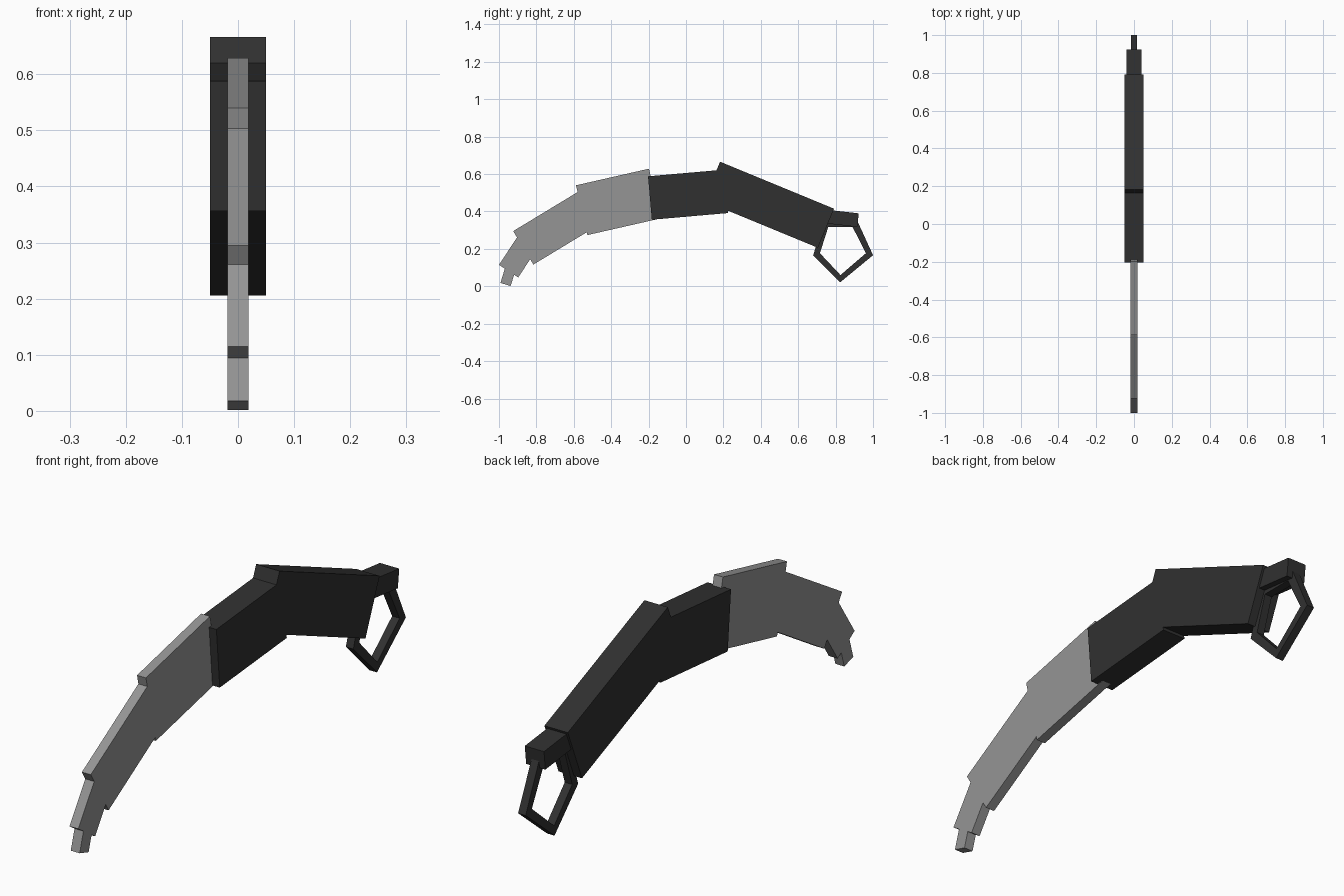
import bpy, bmesh
from math import radians, cos, sin

if "Cube" in bpy.data.objects:
    bpy.data.objects.remove(bpy.data.objects["Cube"])


def material(name, v):
    m = bpy.data.materials.new(name)
    m.diffuse_color = (v, v, v, 1)
    m.use_nodes = True
    m.node_tree.nodes["Principled BSDF"].inputs["Base Color"].default_value = m.diffuse_color
    return m


STEEL = material("steel_grey", 0.3)
DARK = material("dark_grip", 0.03)


def extrude(name, loops, half, mat):
    """Extrude a (y, z) outline along x; a second loop becomes a hole."""
    bm = bmesh.new()
    rings = [[[bm.verts.new((x, y, z)) for y, z in lp] for x in (-half, half)] for lp in loops]
    n = len(loops[0])
    for left, right in rings:
        for i in range(n):
            j = (i + 1) % n
            bm.faces.new((left[i], left[j], right[j], right[i]))
    for s in (0, 1):
        if len(rings) == 1:
            bm.faces.new(rings[0][s])
        else:
            a, b = rings[0][s], rings[1][s]
            for i in range(n):
                j = (i + 1) % n
                bm.faces.new((a[i], a[j], b[j], b[i]))
    bmesh.ops.recalc_face_normals(bm, faces=bm.faces)
    me = bpy.data.meshes.new(name)
    bm.to_mesh(me)
    bm.free()
    me.materials.append(mat)
    ob = bpy.data.objects.new(name, me)
    bpy.context.collection.objects.link(ob)
    return ob


def block(name, corner, angle, length, depth, half, mat):
    """Tilted box given by its top front corner in (y, z)."""
    c, s = cos(radians(angle)), sin(radians(angle))
    y, z = corner
    pts = [(y + u * c + v * s, z + u * s - v * c)
           for u, v in ((0, 0), (length, 0), (length, depth), (0, depth))]
    return extrude(name, [pts], half, mat)


# Blade segments, curving down to the tip
block("blade_root", (-0.588, 0.54), 12.8, 0.40, 0.273, 0.019, STEEL)
block("blade_middle", (-0.924, 0.295), 31.2, 0.42, 0.209, 0.019, STEEL)
block("blade_lower", (-1.0, 0.115), 56.5, 0.22, 0.123, 0.019, STEEL)
block("blade_tip", (-0.992, 0.018), 73, 0.13, 0.057, 0.019, STEEL)

# Handle segments
block("handle_front", (-0.203, 0.588), 5, 0.41, 0.233, 0.05, DARK)
block("handle_rear", (0.182, 0.666), -22.4, 0.659, 0.226, 0.05, DARK)
block("handle_end_cap", (0.72, 0.413), -6.5, 0.205, 0.073, 0.041, DARK)

# Five-sided finger ring
outer = [(0.824, 0.021), (1.0, 0.166), (0.915, 0.352), (0.738, 0.352), (0.68, 0.166)]
inner = [(0.826, 0.060), (0.962, 0.177), (0.890, 0.318), (0.761, 0.318), (0.716, 0.177)]
extrude("finger_ring", [outer, inner], 0.016, DARK)
